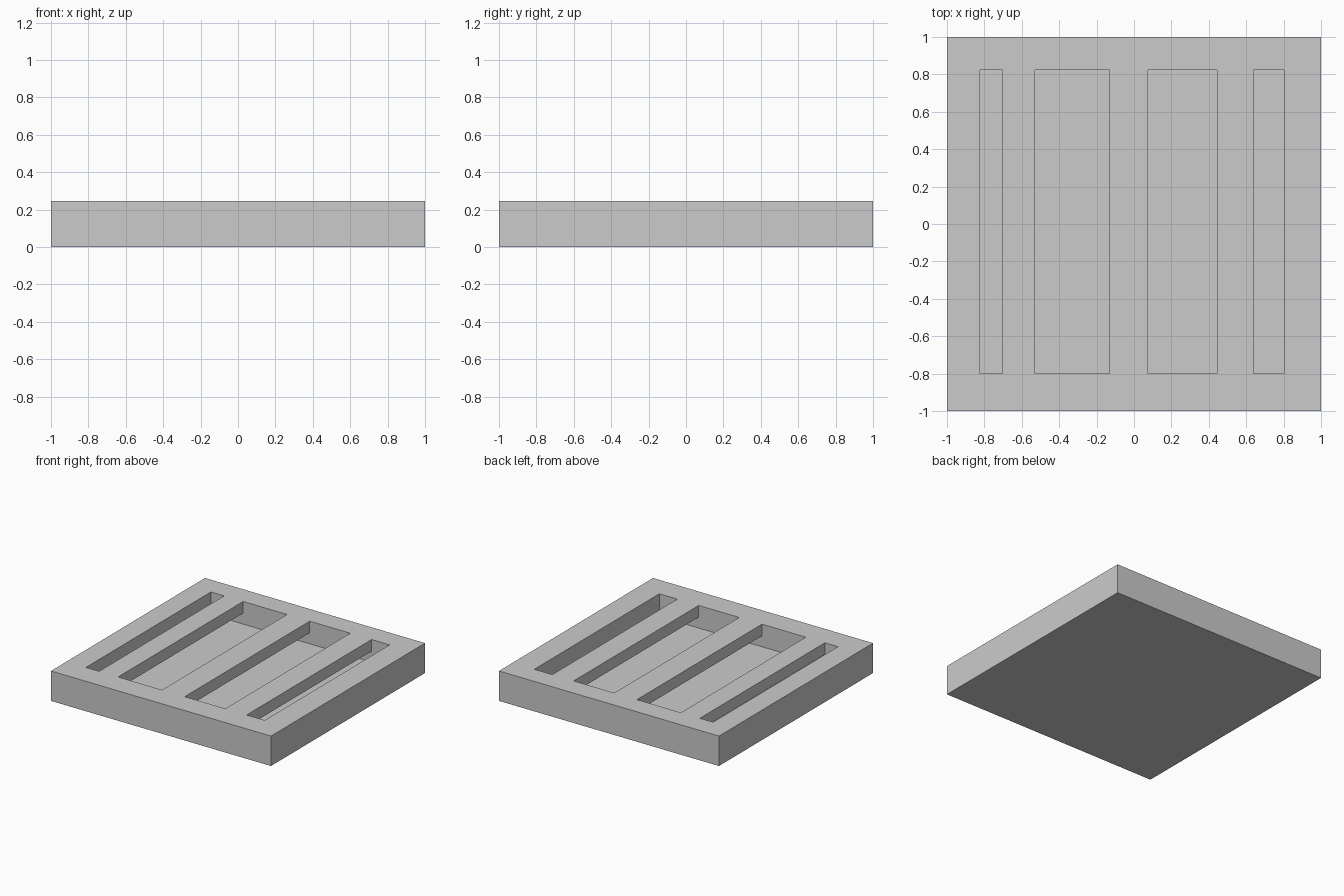
import bpy

if "Cube" in bpy.data.objects:
    bpy.data.objects.remove(bpy.data.objects["Cube"])

HEIGHT = 0.246
FLOOR = 0.06          # top of the closed base
SLAT_BOTTOM = 0.15    # underside of the slats
INNER_X = (-0.823, 0.802)
INNER_Y = (-0.799, 0.824)


def box(name, xs, ys, zs):
    """Add a box spanning the given ranges."""
    bpy.ops.mesh.primitive_cube_add(size=1)
    ob = bpy.context.object
    ob.name = name
    for v in ob.data.vertices:
        for i, (lo, hi) in enumerate((xs, ys, zs)):
            v.co[i] = lo if v.co[i] < 0 else hi
    return ob


def boolean(target, other, operation):
    """Apply a boolean, then remove the helper."""
    mod = target.modifiers.new(operation.title(), 'BOOLEAN')
    mod.operation = operation
    mod.solver = 'EXACT'
    mod.object = other
    bpy.context.view_layer.objects.active = target
    bpy.ops.object.modifier_apply(modifier=mod.name)
    bpy.data.objects.remove(other)


# Square tray with a recess open at the top
tray = box("slatted_tray", (-1, 1), (-1, 1), (0, HEIGHT))
boolean(tray, box("recess", INNER_X, INNER_Y, (FLOOR, HEIGHT + 0.1)), 'DIFFERENCE')

# Three raised slats spanning the recess, flush with the rim
for xs in ((-0.703, -0.53), (-0.131, 0.075), (0.444, 0.638)):
    slat = box("slat", xs, (INNER_Y[0] - 0.05, INNER_Y[1] + 0.05), (SLAT_BOTTOM, HEIGHT))
    boolean(tray, slat, 'UNION')
